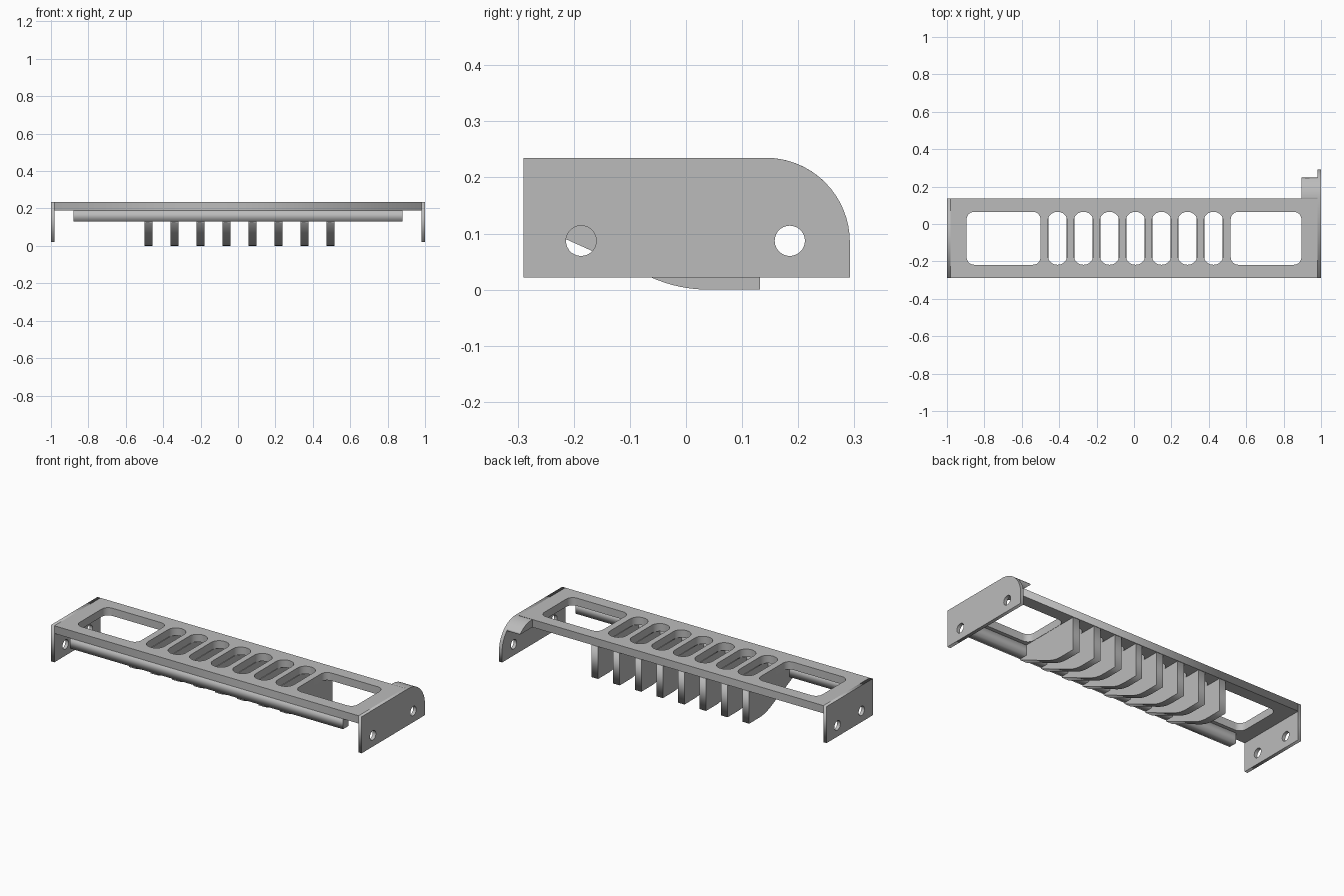
import bpy, bmesh
from math import pi, sin, cos, atan
from mathutils import Matrix

cube = bpy.data.objects.get("Cube")
if cube:
    bpy.data.objects.remove(cube)

grey = bpy.data.materials.new("plain grey")
grey.use_nodes = True
grey.diffuse_color = (0.5, 0.5, 0.5, 1)
grey.node_tree.nodes["Principled BSDF"].inputs["Base Color"].default_value = (0.5, 0.5, 0.5, 1)


def arc(cx, cy, r, start, end, steps=10):
    return [(cx + r * cos(start + (end - start) * i / steps),
             cy + r * sin(start + (end - start) * i / steps)) for i in range(steps + 1)]


def circle(cx, cy, r):
    return arc(cx, cy, r, 0, 2 * pi, 28)[:-1]


def rectangle(x0, x1, y0, y1):
    return [(x0, y0), (x1, y0), (x1, y1), (x0, y1)]


def rounded(x0, x1, y0, y1, r):
    corners = [(x1 - r, y1 - r), (x0 + r, y1 - r), (x0 + r, y0 + r), (x1 - r, y0 + r)]
    return [p for i, (x, y) in enumerate(corners)
            for p in arc(x, y, r, i * pi / 2, (i + 1) * pi / 2, 6)]


def extrude(name, loops, low, high, sideways=False):
    """Fill an outline with holes and extrude it along z, or along x if sideways."""
    curve = bpy.data.curves.new(name, 'CURVE')
    curve.dimensions = '2D'
    curve.fill_mode = 'BOTH'
    curve.extrude = (high - low) / 2
    for loop in loops:
        spline = curve.splines.new('POLY')
        spline.points.add(len(loop) - 1)
        for point, (a, b) in zip(spline.points, loop):
            point.co = (a, b, 0, 1)
        spline.use_cyclic_u = True
    helper = bpy.data.objects.new(name + " outline", curve)
    bpy.context.collection.objects.link(helper)
    bpy.context.view_layer.update()
    graph = bpy.context.evaluated_depsgraph_get()
    mesh = bpy.data.meshes.new_from_object(helper.evaluated_get(graph))
    bpy.data.objects.remove(helper)
    # Weld caps to walls, then lay the profile in the y-z plane when needed
    bm = bmesh.new()
    bm.from_mesh(mesh)
    bmesh.ops.remove_doubles(bm, verts=bm.verts, dist=0.0001)
    bmesh.ops.translate(bm, verts=bm.verts, vec=(0, 0, (low + high) / 2))
    if sideways:
        turn = Matrix(((0, 0, 1), (1, 0, 0), (0, 1, 0)))
        bmesh.ops.transform(bm, matrix=turn.to_4x4(), verts=bm.verts)
    bmesh.ops.recalc_face_normals(bm, faces=bm.faces)
    bm.to_mesh(mesh)
    bm.free()
    mesh.materials.clear()
    mesh.materials.append(grey)
    obj = bpy.data.objects.new(name, mesh)
    bpy.context.collection.objects.link(obj)
    return obj


FRONT, BACK, TOP, UNDER, FOOT = -0.29, 0.135, 0.235, 0.19, 0.022
PITCH, MIDDLE = 0.139, 0.008

# Top plate with two large windows and seven slots
windows = [rounded(-0.895, -0.5, -0.218, 0.065, 0.04),
           rounded(0.517, 0.895, -0.218, 0.065, 0.04)]
slots = [rounded(x - 0.052, x + 0.052, -0.218, 0.065, 0.05)
         for x in (MIDDLE + PITCH * i for i in range(-3, 4))]
extrude("top_plate", [rectangle(-0.98, 0.98, FRONT, BACK)] + windows + slots, UNDER, TOP)

# Front lip, stopping short of the end plates
extrude("front_lip", [rectangle(FRONT, FRONT + 0.05, 0.13, UNDER)], -0.88, 0.88, True)

# End plates with screw holes; the one on the left has a rounded tail
extrude("right_end_plate", [rectangle(FRONT, BACK, FOOT, TOP),
                            circle(-0.187, 0.087, 0.027), circle(0.035, 0.087, 0.027)],
        -1, -0.98, True)
tail = [(FRONT, TOP), (FRONT, FOOT), (0.292, FOOT)] + arc(0.142, 0.085, 0.15, 0, pi / 2, 16)
extrude("left_end_plate", [tail, circle(-0.187, 0.087, 0.027), circle(0.185, 0.087, 0.027)],
        0.98, 1, True)

# Curved shelf behind the top plate
extrude("rear_shelf", [[(BACK, TOP), (BACK, UNDER)] + arc(0.142, 0.085, 0.15, 0.775, pi / 2, 10)],
        0.895, 0.98, True)

# Fins between the slots: sloped underside blending into a flat foot
slope = atan(0.45)
fin = ([(FRONT, 0.13), (FRONT, 0.124)]
       + arc(0.04, 0.25, 0.25, -pi / 2 - slope, -pi / 2, 8)
       + [(0.132, 0), (0.132, UNDER), (FRONT + 0.05, UNDER), (FRONT + 0.05, 0.13)])
for i in range(8):
    x = MIDDLE + PITCH * (i - 3.5)
    extrude("fin_%d" % (i + 1), [fin], x - 0.021, x + 0.021, True)
